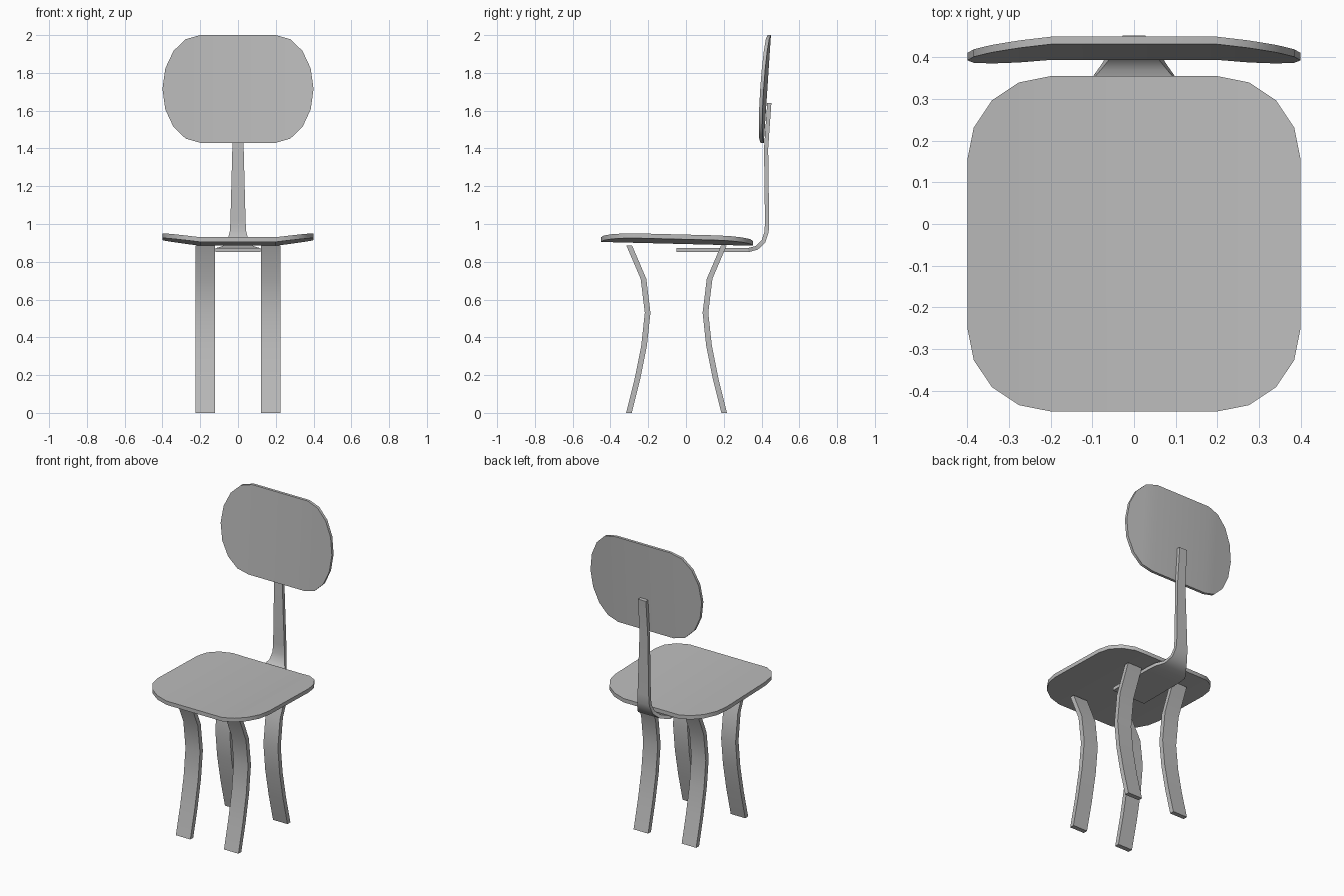
import bpy
import bmesh
from math import sin, cos, radians
from mathutils import Vector

cube = bpy.data.objects.get("Cube")
if cube:
    bpy.data.objects.remove(cube)

grey = bpy.data.materials.new("plain grey")
grey.use_nodes = True
colour = (0.5, 0.5, 0.5, 1)
grey.diffuse_color = colour
grey.node_tree.nodes["Principled BSDF"].inputs["Base Color"].default_value = colour


def loft(name, rings):
    """Skin a row of four-cornered sections into a closed solid."""
    bm = bmesh.new()
    rows = [[bm.verts.new(p) for p in ring] for ring in rings]
    for a, b in zip(rows, rows[1:]):
        for i in range(4):
            j = (i + 1) % 4
            bm.faces.new((a[i], a[j], b[j], b[i]))
    bm.faces.new(rows[0])
    bm.faces.new(rows[-1])
    bmesh.ops.recalc_face_normals(bm, faces=bm.faces)
    mesh = bpy.data.meshes.new(name)
    bm.to_mesh(mesh)
    bm.free()
    mesh.materials.append(grey)
    obj = bpy.data.objects.new(name, mesh)
    bpy.context.collection.objects.link(obj)
    bpy.ops.object.select_all(action='DESELECT')
    obj.select_set(True)
    bpy.context.view_layer.objects.active = obj
    bpy.ops.object.shade_smooth_by_angle(angle=radians(30))
    return obj


def strip(name, path, thick, centre_x=0):
    """Flat bar along (y, z, half width) points, bent in the side plane."""
    rings = []
    for i, (y, z, w) in enumerate(path):
        before, after = path[max(i - 1, 0)], path[min(i + 1, len(path) - 1)]
        t = Vector((after[0] - before[0], after[1] - before[1])).normalized()
        ny, nz = -t.y * thick / 2, t.x * thick / 2
        rings.append([(centre_x - w, y - ny, z - nz), (centre_x + w, y - ny, z - nz),
                      (centre_x + w, y + ny, z + nz), (centre_x - w, y + ny, z + nz)])
    return loft(name, rings)


def rounded_columns(low, high, radius):
    """Columns (x, low, high) of a panel with four-step round corners."""
    half = [(0.2 + 0.2 * sin(radians(a)), radius * (1 - cos(radians(a))))
            for a in (0, 22.5, 45, 67.5, 90)]
    right = [(x, low + d, high - d) for x, d in half]
    return [(-x, a, b) for x, a, b in reversed(right)] + right


def wing(x):
    """Amount the outer sides of a panel curl toward the sitter."""
    return max(abs(x) - 0.2, 0) / 0.2


# Seat: slopes gently backward, sides lifted
def seat_point(x, y, lift):
    return (x, y, 0.905 - 0.025 * (y + 0.45) + 0.025 * wing(x) + lift)


loft("seat", [[seat_point(x, a, 0), seat_point(x, b, 0),
               seat_point(x, b, 0.025), seat_point(x, a, 0.025)]
              for x, a, b in rounded_columns(-0.45, 0.355, 0.2)])


# Backrest: leans backward, sides curled forward
def back_point(x, z, depth):
    return (x, 0.394 + 0.066 * (z - 1.43) - 0.02 * wing(x) + depth, z)


loft("backrest", [[back_point(x, a, 0), back_point(x, b, 0),
                   back_point(x, b, 0.018), back_point(x, a, 0.018)]
                  for x, a, b in rounded_columns(1.43, 2.0, 0.285)])

# Bent support that runs from under the seat up to the backrest
strip("back_support", [(-0.05, 0.862, 0.12), (0.26, 0.862, 0.12), (0.33, 0.862, 0.115),
                       (0.375, 0.874, 0.08), (0.41, 0.908, 0.055), (0.427, 0.96, 0.043),
                       (0.429, 1.02, 0.04), (0.424, 1.4, 0.03), (0.441, 1.64, 0.028)], 0.022)

# Four curved legs, rear pair mirroring the front pair, cut level at both ends
leg = [(-0.30, 0.885), (-0.225, 0.71), (-0.203, 0.53),
       (-0.222, 0.355), (-0.257, 0.18), (-0.302, 0)]
for side, x in (("left", 0.173), ("right", -0.173)):
    for place, flip in (("front", 1), ("rear", -1)):
        path = [(-0.05 + flip * (y + 0.05), z) for y, z in leg]
        loft(f"{place}_{side}_leg",
             [[(x - 0.052, y - 0.015, z), (x + 0.052, y - 0.015, z),
               (x + 0.052, y + 0.015, z), (x - 0.052, y + 0.015, z)] for y, z in path])
